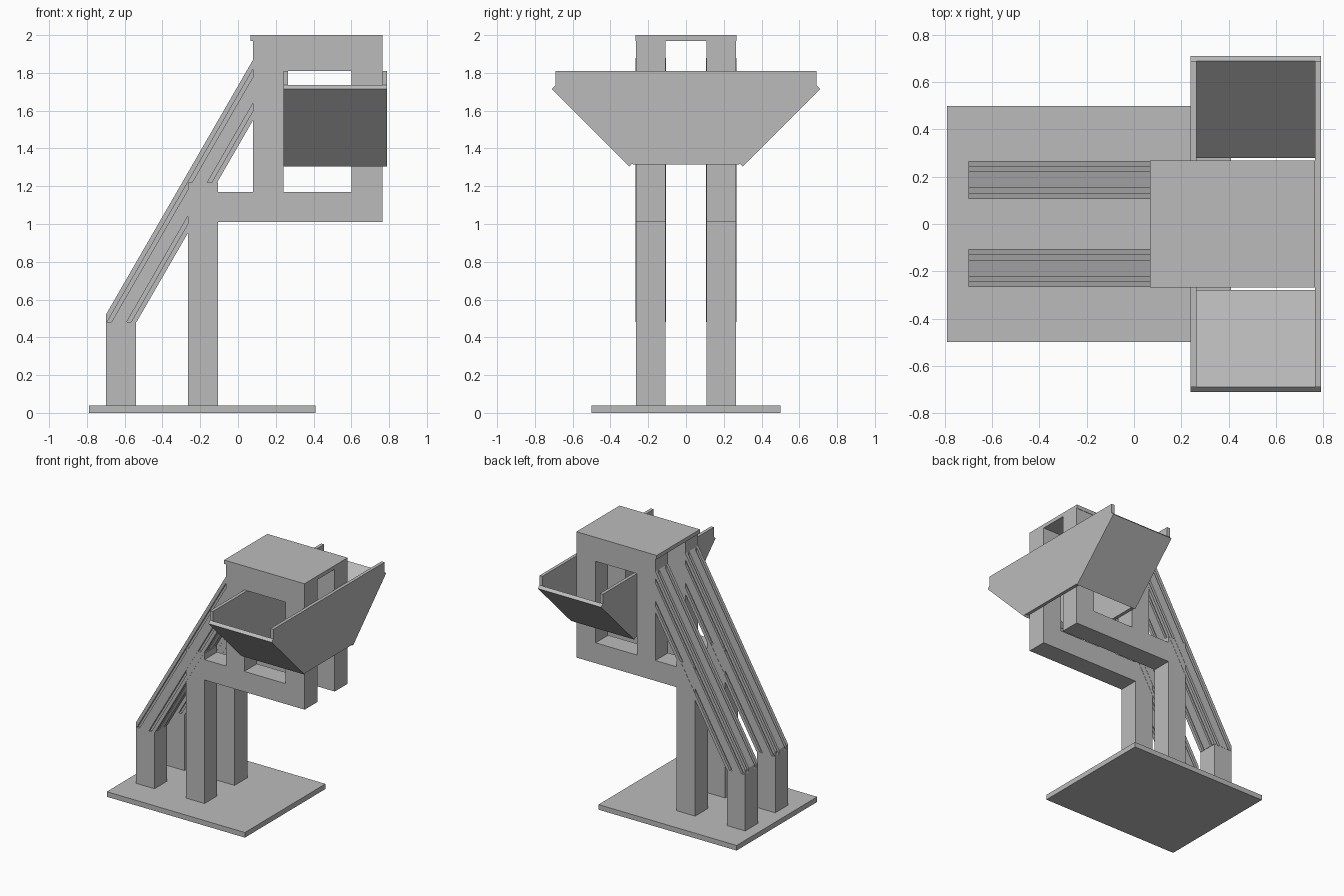
import bpy, bmesh, math
from mathutils import Vector

if "Cube" in bpy.data.objects:
    bpy.data.objects.remove(bpy.data.objects["Cube"])

grey = bpy.data.materials.new("grey")
grey.diffuse_color = (0.5, 0.5, 0.5, 1)
grey.use_nodes = True
grey.node_tree.nodes["Principled BSDF"].inputs["Base Color"].default_value = grey.diffuse_color


def finish(bm, name):
    bmesh.ops.recalc_face_normals(bm, faces=bm.faces[:])
    me = bpy.data.meshes.new(name)
    bm.to_mesh(me)
    bm.free()
    me.materials.append(grey)
    ob = bpy.data.objects.new(name, me)
    bpy.context.collection.objects.link(ob)
    return ob


def prism(name, points, direction):
    """Extrude a closed outline along a direction."""
    bm = bmesh.new()
    face = bm.faces.new([bm.verts.new(p) for p in points])
    res = bmesh.ops.extrude_face_region(bm, geom=[face], use_keep_orig=True)
    moved = [g for g in res["geom"] if isinstance(g, bmesh.types.BMVert)]
    bmesh.ops.translate(bm, verts=moved, vec=direction)
    return finish(bm, name)


def box(name, x0, x1, y0, y1, z0, z1):
    return prism(name, [(x0, y0, z0), (x1, y0, z0), (x1, y1, z0), (x0, y1, z0)], (0, 0, z1 - z0))


# Grooved square section of the diagonal braces: two slots on each side
W, D = 0.16, 0.018
edge = [(0, 0), (.025, 0), (.025, D), (.045, D), (.045, 0),
        (.115, 0), (.115, D), (.135, D), (.135, 0)]
section = []
for k in range(4):
    for a, b in edge:
        a, b = a - W / 2, b - W / 2
        for _ in range(k):
            a, b = -b, a
        section.append((a, b))


def brace(name, yc):
    along = Vector((0.5, 0, math.sqrt(0.75)))
    across = Vector((-math.sqrt(0.75), 0, 0.5))
    # the upper face passes through (0.08, 1.87)
    centre = Vector((0.08, yc, 1.87)) - across * W / 2
    start = centre - along * 2.0
    bm = bmesh.new()
    lo = [bm.verts.new(start + across * b + Vector((0, a, 0))) for a, b in section]
    hi = [bm.verts.new(v.co + along * 2.4) for v in lo]
    n = len(lo)
    for i in range(n):
        j = (i + 1) % n
        bm.faces.new((lo[i], lo[j], hi[j], hi[i]))
    bm.faces.new(lo)
    bm.faces.new(hi)
    # trim the ends flush with the post and the column
    for co, no in (((.085, 0, 0), (1, 0, 0)), ((-.70, 0, 0), (-1, 0, 0)), ((0, 0, .48), (0, 0, -1))):
        cut = bmesh.ops.bisect_plane(bm, geom=bm.verts[:] + bm.edges[:] + bm.faces[:],
                                     plane_co=co, plane_no=no, clear_outer=True)
        edges = [g for g in cut["geom_cut"] if isinstance(g, bmesh.types.BMEdge)]
        bmesh.ops.edgenet_fill(bm, edges=edges)
    return finish(bm, name)


# Ground plate and roof
box("base_plate", -.79, .41, -.5, .5, 0, .04)
box("roof_plate", .067, .765, -.268, .268, 1.97, 2)

# Two matching side frames
for side, y0, y1 in (("front", -.265, -.108), ("back", .108, .265)):
    box(side + "_rear_post", -.70, -.54, y0, y1, .04, .48)
    box(side + "_main_post", -.265, -.105, y0, y1, .04, 1.22)
    box(side + "_lower_beam", -.105, .60, y0, y1, 1.01, 1.17)
    box(side + "_inner_column", .08, .24, y0, y1, 1.17, 1.97)
    box(side + "_outer_column", .60, .765, y0, y1, 1.01, 1.97)
    box(side + "_upper_beam", .24, .60, y0, y1, 1.81, 1.97)
    brace(side + "_diagonal_brace", (y0 + y1) / 2)

# Hopper end plates
outline = [(-.69, 1.81), (-.69, 1.735), (-.28, 1.315), (.28, 1.315), (.69, 1.735), (.69, 1.81)]
for name, x in (("inner_hopper_plate", .24), ("outer_hopper_plate", .765)):
    prism(name, [(x, y, z) for y, z in outline], (.025, 0, 0))

# Sloping hopper floors
slope = [(.71, 1.715), (.69, 1.735), (.28, 1.325), (.30, 1.305)]
for name, s in (("front_hopper_floor", -1), ("back_hopper_floor", 1)):
    prism(name, [(.24, s * y, z) for y, z in slope], (.55, 0, 0))
